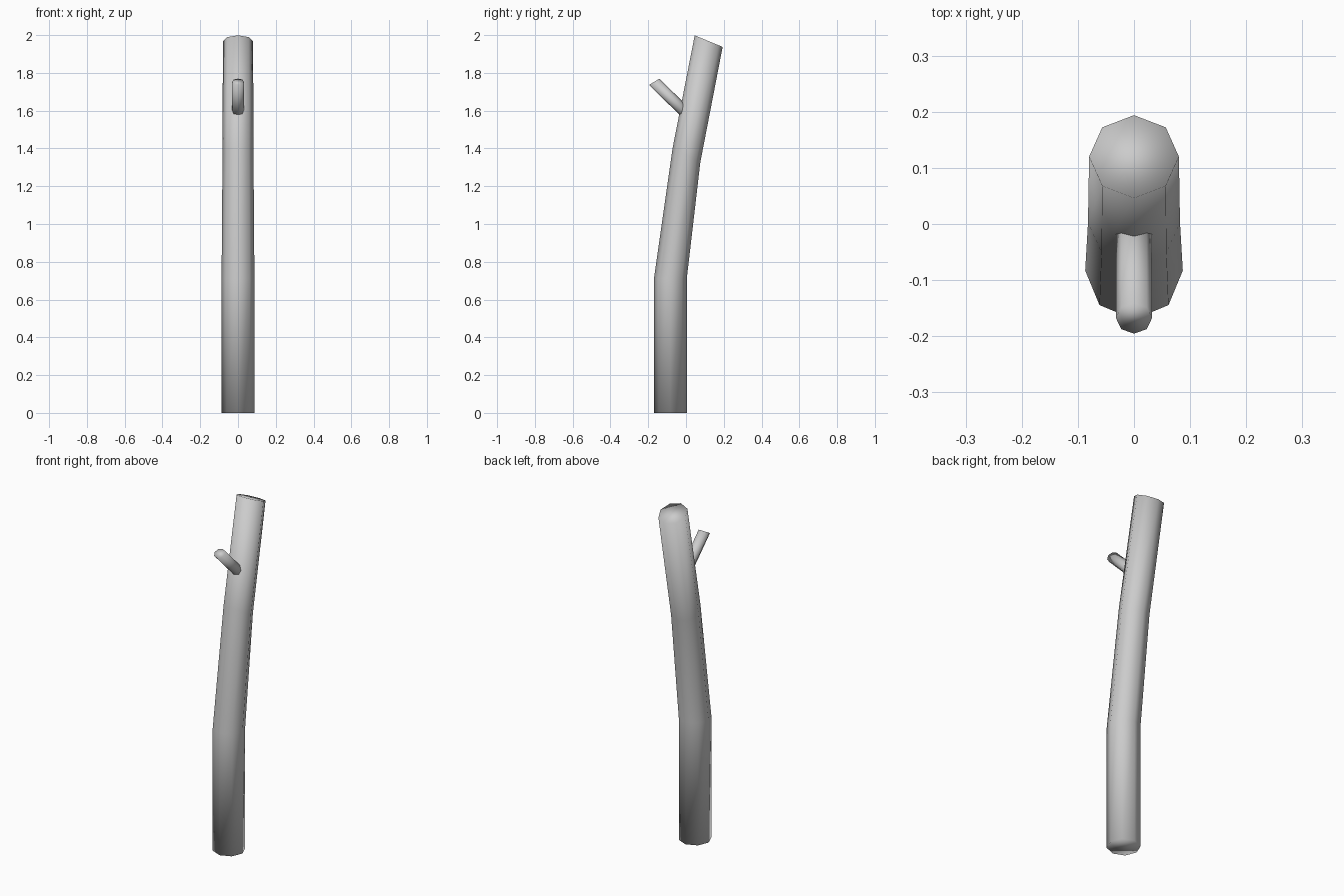
import bpy, bmesh, math

if "Cube" in bpy.data.objects:
    bpy.data.objects.remove(bpy.data.objects["Cube"])

SIDES = 8


def tube(name, rings):
    """Loft tilted 8-sided rings (y, z, radius, tilt in degrees) into a capped tube."""
    bm = bmesh.new()
    loops = []
    for y, z, r, tilt in rings:
        t = math.radians(tilt)
        loop = []
        for i in range(SIDES):
            a = 2 * math.pi * i / SIDES
            u = r * math.sin(a)
            loop.append(bm.verts.new((r * math.cos(a), y + u * math.cos(t), z - u * math.sin(t))))
        loops.append(loop)
    for lo, hi in zip(loops, loops[1:]):
        for i in range(SIDES):
            j = (i + 1) % SIDES
            bm.faces.new((lo[i], lo[j], hi[j], hi[i]))
    bm.faces.new(loops[0][::-1])
    bm.faces.new(loops[-1])
    bmesh.ops.recalc_face_normals(bm, faces=bm.faces)
    for f in bm.faces:
        f.smooth = True
    mesh = bpy.data.meshes.new(name)
    bm.to_mesh(mesh)
    bm.free()
    obj = bpy.data.objects.new(name, mesh)
    bpy.context.collection.objects.link(obj)
    return obj


# Bent, slightly tapering trunk
tube("trunk", [
    (-0.083, 0.0, 0.087, 0),
    (-0.083, 0.71, 0.087, 0),
    (0.002, 1.362, 0.082, 26),
    (0.120, 1.968, 0.080, 22.5),
])

# Short side branch, rooted inside the trunk
tube("branch", [
    (0.042, 1.546, 0.032, -31),
    (-0.168, 1.753, 0.032, -31),
])
